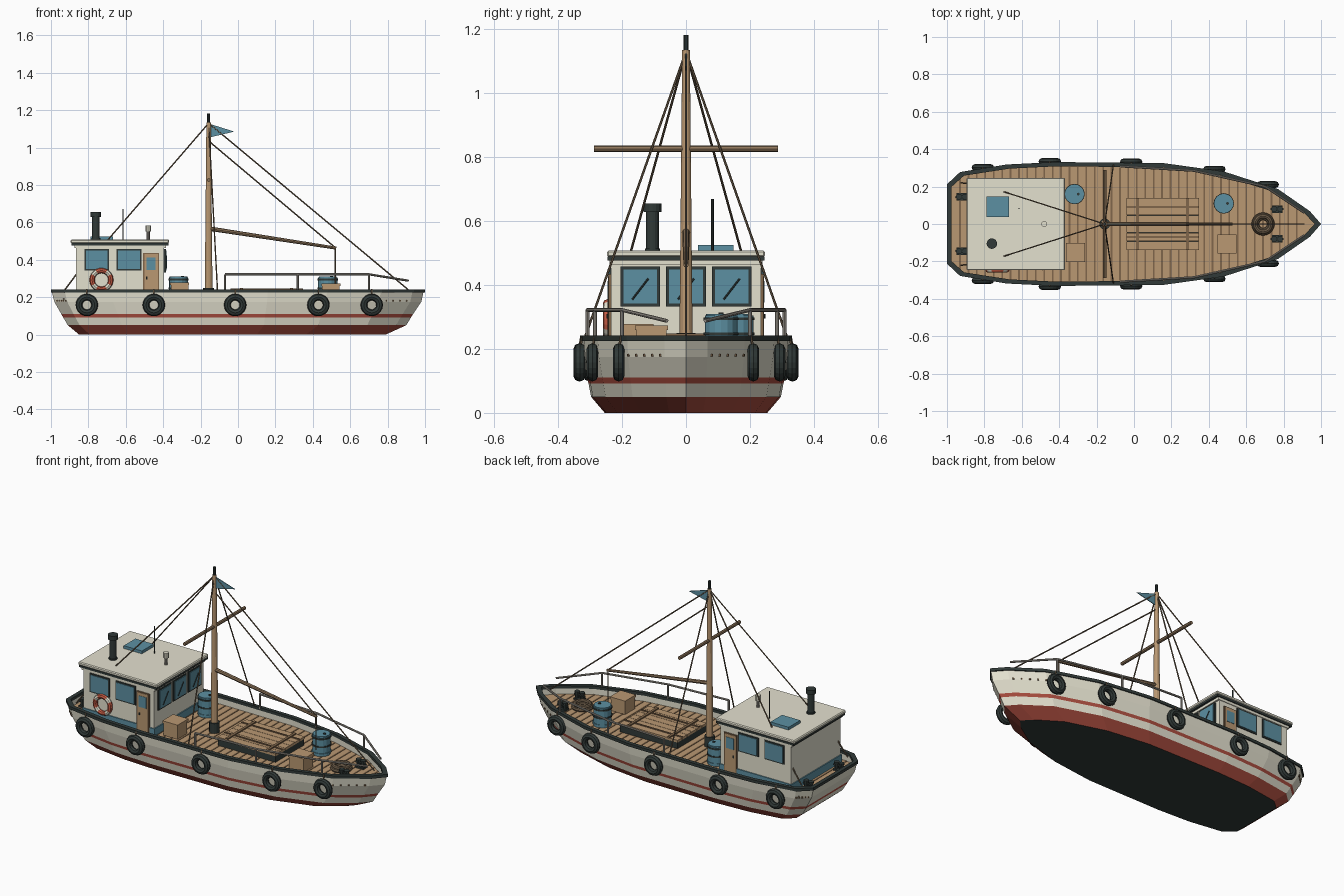
import bpy, bmesh, math
from mathutils import Vector, Matrix

if "Cube" in bpy.data.objects:
    bpy.data.objects.remove(bpy.data.objects["Cube"])


def material(name, rgb):
    m = bpy.data.materials.new(name)
    lin = [((c / 255 + 0.055) / 1.055) ** 2.4 for c in rgb]
    m.diffuse_color = (*lin, 1)
    m.use_nodes = True
    m.node_tree.nodes["Principled BSDF"].inputs["Base Color"].default_value = m.diffuse_color
    return m


CREAM = material("cream paint", (228, 225, 207))
RED = material("hull red", (172, 78, 64))
BLACK = material("black rubber", (49, 58, 56))
BLUE = material("sea blue", (92, 144, 162))
WOOD = material("light wood", (186, 152, 114))
SEAM = material("dark wood", (128, 102, 75))
SPAR = material("weathered wood", (142, 117, 90))
ROPE = material("rope brown", (112, 95, 75))
METAL = material("grey metal", (156, 151, 142))
BUOY = material("buoy red", (200, 92, 68))


def finish(name, bm, *mats):
    bmesh.ops.recalc_face_normals(bm, faces=bm.faces)
    me = bpy.data.meshes.new(name)
    bm.to_mesh(me)
    bm.free()
    ob = bpy.data.objects.new(name, me)
    bpy.context.collection.objects.link(ob)
    for m in mats:
        me.materials.append(m)
    return ob


def box(name, lo, hi, mat, bevel=0):
    bm = bmesh.new()
    lo, hi = Vector(lo), Vector(hi)
    bmesh.ops.create_cube(bm, size=1, matrix=Matrix.Translation((lo + hi) / 2) @ Matrix.Diagonal((*(hi - lo), 1)))
    if bevel:
        bmesh.ops.bevel(bm, geom=bm.edges[:], offset=bevel, segments=1, affect='EDGES')
    return finish(name, bm, mat)


def rod(name, a, b, mat, r, r2=None, seg=8):
    a, b = Vector(a), Vector(b)
    d = b - a
    bm = bmesh.new()
    rot = d.to_track_quat('Z', 'Y').to_matrix().to_4x4()
    bmesh.ops.create_cone(bm, cap_ends=True, segments=seg, radius1=r, radius2=r if r2 is None else r2,
                          depth=d.length, matrix=Matrix.Translation((a + b) / 2) @ rot)
    return finish(name, bm, mat)


def post(name, x, y, z0, z1, r, mat, seg=16):
    return rod(name, (x, y, z0), (x, y, z1), mat, r, seg=seg)


def ring(name, loc, R, r, mats, upright=True, seg=20):
    bpy.ops.mesh.primitive_torus_add(major_radius=R, minor_radius=r, major_segments=seg, minor_segments=8,
                                     location=loc, rotation=(math.pi / 2 if upright else 0, 0, 0))
    ob = bpy.context.object
    ob.name = name
    for m in mats:
        ob.data.materials.append(m)
    return ob


# Deck outline, stern to bow (x, half width)
HALF = [(-1, .21), (-.93, .275), (-.68, .315), (-.42, .328), (.16, .322), (.48, .278), (.77, .185), (.94, .068), (1, 0)]


def half_width(x):
    for (x0, y0), (x1, y1) in zip(HALF, HALF[1:]):
        if x0 <= x <= x1:
            return y0 + (y1 - y0) * (x - x0) / (x1 - x0)
    return 0


def outline(z, xs, xb, k):
    pts = [(xs + (x + 1) / 2 * (xb - xs), y * k) for x, y in HALF]
    return [(x, y, z) for x, y in pts] + [(x, -y, z) for x, y in pts[-2::-1]]


def skin(name, loops, mats, strip_mat, caps=(), closed=False):
    bm = bmesh.new()
    vs = [[bm.verts.new(p) for p in lp] for lp in loops]
    n = len(vs[0])
    pairs = list(zip(vs, vs[1:])) + ([(vs[-1], vs[0])] if closed else [])
    for i, (a, b) in enumerate(pairs):
        for j in range(n):
            f = bm.faces.new((a[j], a[(j + 1) % n], b[(j + 1) % n], b[j]))
            f.material_index = strip_mat[i]
    for i, m in caps:
        bm.faces.new(vs[i]).material_index = m
    return finish(name, bm, *mats)


# Hull with waterline stripe, inner bulwark and deck
skin("hull", [outline(0, -.85, .79, .775), outline(.05, -.91, .90, .905), outline(.092, -.935, .925, .93),
              outline(.11, -.945, .937, .942), outline(.175, -.982, .98, .98), outline(.228, -.995, .992, .992),
              outline(.228, -.98, .97, .945), outline(.19, -.98, .97, .945)],
     (CREAM, RED, BLACK, WOOD), (1, 0, 1, 0, 0, 0, 0), caps=((0, 2), (-1, 3)))
skin("gunwale", [outline(.225, -1, 1, 1.01), outline(.242, -1, 1, 1.01),
                 outline(.242, -.977, .965, .94), outline(.225, -.977, .965, .94)],
     (BLACK,), (0, 0, 0, 0), closed=True)
for i in range(41):
    x = -.93 + i * .045
    w = half_width(min(x + .02, 1)) * .935
    if w > .03:
        box("deck_seam", (x - .0045, -w, .188), (x + .0045, w, .192), SEAM)
for s in (1, -1):
    for i in range(5):  # scuppers near bow and stern
        y = .08 + i * .025
        x = .94 - (y / .981 - .068) / .117 * .17
        post("bow_scupper", x * .981, s * y, .176, .185, .0045, SEAM, 6)
        y = .22 + i * .011
        post("stern_scupper", -.983 + (y - .206) * 1.06, s * y, .176, .185, .0045, SEAM, 6)

# Tyre fenders on both sides
for s in (1, -1):
    for x in (-.808, -.45, -.015, .43, .715):
        y = s * (half_width(x) + .008)
        ring("tyre_fender", (x, y, .158), .042, .018, (BLACK,))
        rod("fender_rope", (x, y, .2), (x, s * half_width(x), .242), ROPE, .004, seg=6)

# Wheelhouse with layered roof
box("cabin", (-.865, -.235, .19), (-.395, .235, .475), CREAM)
box("cabin_base_band", (-.871, -.241, .19), (-.389, .241, .235), BLUE)
box("roof_soffit", (-.875, -.239, .462), (-.385, .239, .478), CREAM)
box("roof_trim", (-.89, -.245, .477), (-.372, .245, .489), BLACK)
box("roof", (-.895, -.247, .488), (-.368, .247, .508), CREAM, .005)


def side_panel(name, s, x0, x1, z0, z1, mat, out):
    a, b = sorted((s * .225, s * (.235 + out)))
    box(name, (x0, a, z0), (x1, b, z1), mat)


for s in (1, -1):
    for x0, x1 in ((-.822, -.69), (-.65, -.515)):
        side_panel("window_frame", s, x0, x1, .343, .457, BLACK, .005)
        side_panel("window_glass", s, x0 + .008, x1 - .008, .351, .449, BLUE, .008)
    side_panel("door_frame", s, -.507, -.422, .19, .435, SEAM, .007)
    side_panel("door", s, -.501, -.428, .195, .43, WOOD, .009)
    side_panel("door_window", s, -.49, -.44, .345, .412, BLUE, .011)
    post("door_handle", -.488, s * .243, .295, .31, .005, BLACK, 6)
for y in (-.143, 0, .143):
    box("front_frame", (-.4, y - .062, .333), (-.386, y + .062, .458), BLACK)
    box("front_glass", (-.4, y - .053, .342), (-.382, y + .053, .449), BLUE)
    rod("wiper", (-.381, y - .025, .355), (-.381, y + .025, .42), BLACK, .003, seg=6)

# Lifebuoy with alternating colours
buoy = ring("lifebuoy", (-.73, -.246, .292), .05, .014, (BUOY, CREAM), seg=24)
for p in buoy.data.polygons:
    a = math.degrees(math.atan2(p.center.y, p.center.x)) % 90
    p.material_index = 1 if 30 < a < 60 else 0

# Roof fittings
post("funnel", -.76, -.105, .5, .64, .02, BLACK)
post("funnel_cap", -.76, -.105, .628, .655, .028, BLACK)
post("funnel_collar", -.76, -.105, .505, .515, .024, BLACK)
box("skylight", (-.788, .037, .505), (-.667, .148, .525), BLUE)
post("antenna", -.615, .083, .5, .67, .004, BLACK, 6)
post("roof_lamp", -.48, 0, .5, .56, .009, METAL, 10)
post("roof_lamp_head", -.48, 0, .55, .582, .016, CREAM, 10)

# Mast, yard and boom
M = -.157
rod("mast", (M, 0, .19), (M, 0, 1.135), WOOD, .021, .012, 12)
post("mast_tip", M, 0, 1.128, 1.183, .008, BLACK, 10)
post("mast_collar", M, 0, .19, .25, .029, BLACK, 12)
rod("yard", (M, -.288, .826), (M, .288, .826), SPAR, .010)
rod("boom", (M, 0, .567), (.525, 0, .462), SPAR, .012, .008)
bm = bmesh.new()
flag = [[bm.verts.new((x, y, z)) for x, z in ((M + .01, 1.055), (-.02, 1.085), (M + .01, 1.125))] for y in (-.002, .002)]
for f in flag:
    bm.faces.new(f)
for i in range(3):
    j = (i + 1) % 3
    bm.faces.new((flag[0][i], flag[0][j], flag[1][j], flag[1][i]))
finish("pennant", bm, BLUE)

# Rigging
top = (M, 0, 1.13)
stays = [(top, (.91, 0, .24)), ((M, 0, 1.035), (.52, 0, .465)), ((.52, 0, .46), (.52, 0, .26))]
for s in (1, -1):
    stays += [(top, (-.695, s * .172, .507)), (top, (-.11, s * .315, .24))]
for a, b in stays:
    rod("stay", a, b, ROPE, .0038, seg=6)

# Bow railing and stern braces
for s in (1, -1):
    path = [(x, s * y, z) for x, y, z in ((-.07, .308, .322), (.32, .285, .322), (.7, .2, .322), (.91, .06, .288))]
    for a, b in zip(path, path[1:]):
        rod("rail", a, b, METAL, .006)
    for x, y, z in path[:3]:
        rod("rail_post", (x, y, .235), (x, y, z), METAL, .006)
    rod("stern_brace", (-.925, s * .22, .24), (-.862, s * .215, .325), ROPE, .004)

# Cargo hatch
box("hatch_coaming", (-.038, -.136, .19), (.345, .136, .232), BLACK)
for i in range(6):
    y = -.138 + i * .0464
    box("hatch_plank", (-.04, y, .228), (.347, y + .044, .242), WOOD)
for x in (.02, .285):
    box("hatch_bar", (x - .008, -.138, .235), (x + .008, .138, .249), SEAM)
for y in (-.07, .09):
    box("hatch_batten", (-.04, y - .005, .235), (.347, y + .005, .246), SEAM)

# Barrels
for x, y in ((-.318, .16), (.48, .11)):
    post("barrel", x, y, .19, .305, .051, BLUE)
    for z, m in ((.2, BLUE), (.243, BLACK), (.29, BLACK)):
        post("barrel_hoop", x, y, z, z + .009, .0545, m)
    post("barrel_lid", x, y, .3, .309, .047, BLUE)
    post("barrel_cap", x + .02, y, .3, .314, .008, BLACK, 8)

# Crates with lids
for x, y, h in ((-.312, -.152, .278), (.497, -.108, .274)):
    box("crate", (x - .047, y - .047, .19), (x + .047, y + .047, h - .01), WOOD)
    box("crate_lid", (x - .051, y - .051, h - .014), (x + .051, y + .051, h), WOOD)

# Rope coil and mooring bitts
for R, z in ((.05, .2), (.033, .2), (.042, .214)):
    ring("rope_coil", (.69, 0, z), R, .012, (ROPE,), upright=False)
for bx, by in ((.765, .08), (-.92, .145)):
    for s in (1, -1):
        y = s * by
        box("bitt_base", (bx - .028, y - .02, .19), (bx + .028, y + .02, .2), BLACK)
        for dx in (-.016, .016):
            post("bitt", bx + dx, y, .195, .235, .012, BLACK, 10)
            post("bitt_head", bx + dx, y, .228, .238, .016, BLACK, 10)
        rod("bitt_bar", (bx - .034, y, .217), (bx + .034, y, .217), BLACK, .006)
